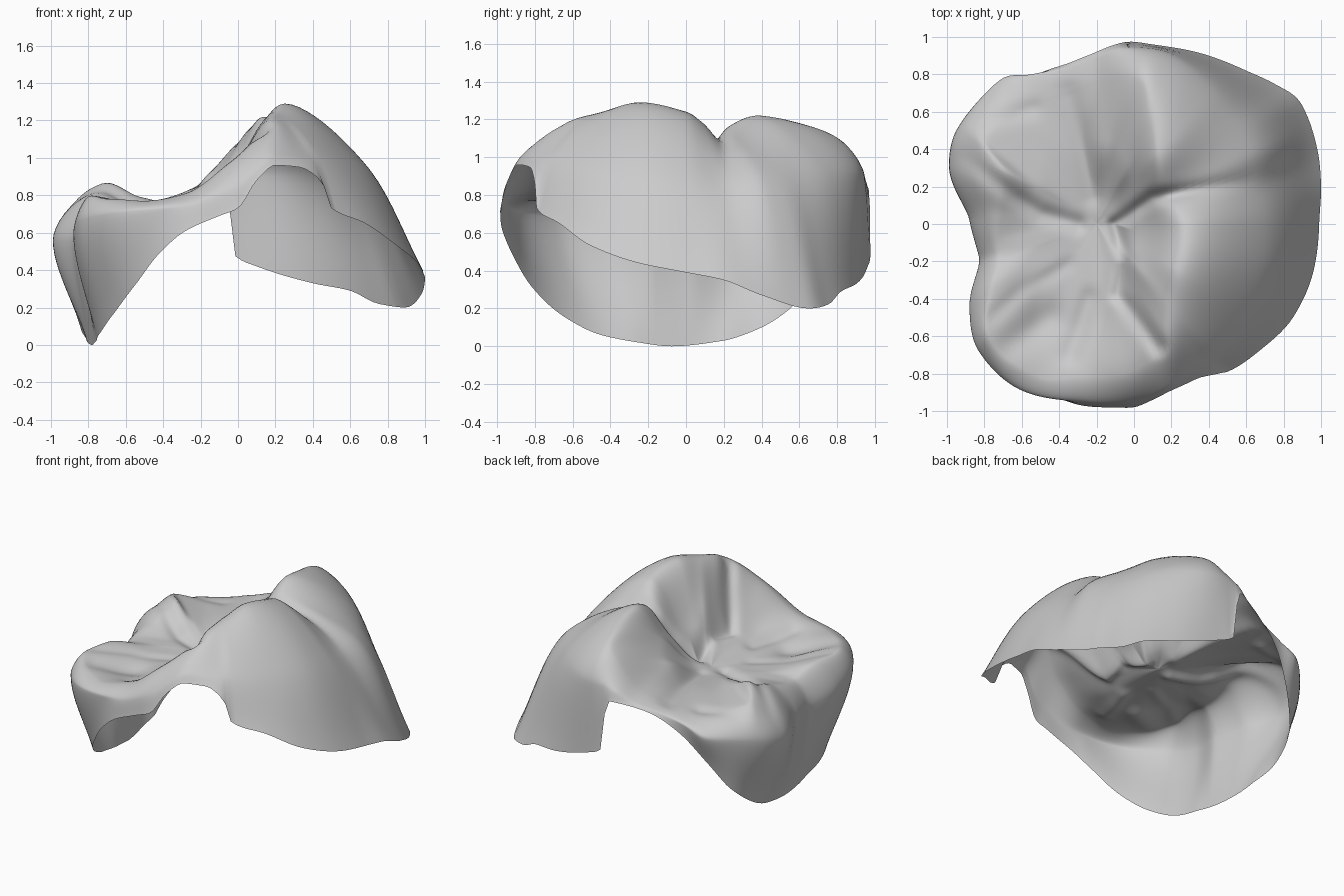
import bpy
import math
from mathutils import Vector

cube = bpy.data.objects.get("Cube")
if cube:
    bpy.data.objects.remove(cube)

CENTRE = Vector((-0.2, 0.0, 0.74))   # middle of the biting surface
ANGLES = 200                         # samples round the crown
STEPS = 12                           # samples between neighbouring rings

# Closed guide rings (x, y, z), from the central pit out to the open lower edge
pit_floor = [
    (-.09, .03, .8), (-.12, .13, .81), (-.2, .16, .77), (-.3, .13, .75),
    (-.36, .02, .74), (-.33, -.15, .73), (-.2, -.2, .75), (-.11, -.12, .79)]
inner_slope = [
    (.02, .08, .93), (-.02, .3, 1.01), (-.14, .45, .93), (-.28, .42, .79),
    (-.48, .4, .77), (-.52, .2, .79), (-.55, -.05, .74), (-.5, -.25, .74),
    (-.45, -.5, .73), (-.2, -.5, .77), (-.08, -.4, .84), (-.02, -.18, .92)]
cusp_crest = [
    (.28, 0, 1.24), (.2, .16, 1.14), (.14, .38, 1.22), (.09, .62, 1.17),
    (.02, .78, 1.09), (-.2, .76, .86), (-.35, .69, .8), (-.55, .63, .76),
    (-.79, .45, .81), (-.7, .29, .87), (-.72, .05, .77), (-.72, -.15, .73),
    (-.76, -.35, .79), (-.77, -.6, .8), (-.5, -.82, .77), (-.28, -.82, .81),
    (-.05, -.8, .97), (.12, -.7, 1.12), (.17, -.58, 1.2), (.2, -.43, 1.24),
    (.25, -.25, 1.29)]
shoulder = [
    (.7, 0, .92), (.67, .2, .88), (.66, .4, .9), (.56, .57, .9),
    (.42, .75, .9), (.2, .91, .9), (-.05, .94, .91), (-.22, .88, .83),
    (-.38, .83, .78), (-.55, .8, .72), (-.7, .78, .66), (-.84, .65, .63),
    (-.95, .5, .6), (-.99, .32, .56), (-.88, .02, .55), (-.83, -.17, .54),
    (-.88, -.45, .6), (-.83, -.68, .67), (-.6, -.89, .71), (-.3, -.95, .74),
    (0, -.95, .86), (.2, -.85, 1.02), (.4, -.72, 1), (.6, -.45, .98),
    (.68, -.25, .96)]
lower_edge = [
    (.99, 0, .39), (1, .2, .35), (.98, .4, .27), (.89, .65, .2),
    (.75, .75, .22), (.6, .82, .29), (.4, .9, .33), (.1, .96, .42),
    (-.02, .975, .48), (-.06, .97, .83), (-.25, .9, .8), (-.38, .85, .75),
    (-.52, .8, .65), (-.68, .71, .44), (-.78, .62, .27), (-.84, .4, .1),
    (-.81, .2, .03), (-.78, -.08, 0), (-.76, -.25, .02), (-.74, -.45, .06),
    (-.67, -.65, .16), (-.55, -.82, .32), (-.42, -.92, .49),
    (-.28, -.97, .61), (-.1, -.98, .69), (0, -.98, .73), (.1, -.94, .88),
    (.2, -.89, .96), (.33, -.83, .95), (.45, -.8, .87), (.5, -.79, .73),
    (.68, -.67, .65), (.85, -.5, .53), (.96, -.25, .44)]

# Grooves worn into the top: path, depth, width
grooves = [
    ([(.13, -.66), (-.08, -.38), (-.04, -.2), (-.1, 0), (.1, .14), (.65, .24)], .045, .04),
    ([(-.3, .0), (-.5, .06), (-.64, .15), (-.9, .36)], .03, .05),
    ([(-.22, .15), (-.3, .5), (-.36, .72)], .02, .06),
    ([(-.35, -.22), (-.6, -.35), (-.76, -.5)], .01, .04),
    ([(-.45, -.5), (-.66, -.64)], .025, .08),
    ([(-.24, -.4), (-.34, -.7)], .02, .05),
    ([(-.55, .62), (-.8, .55)], .015, .05)]


def smooth_curve(xs, ys):
    """Shape-preserving cubic through the given samples."""
    slopes = [(ys[i + 1] - ys[i]) / max(xs[i + 1] - xs[i], 1e-6)
              for i in range(len(xs) - 1)]
    tangents = [slopes[0]]
    for a, b in zip(slopes, slopes[1:]):
        tangents.append(2 * a * b / (a + b) if a * b > 0 else 0.0)
    tangents.append(slopes[-1])

    def value(x):
        i = 0
        while i < len(xs) - 2 and x > xs[i + 1]:
            i += 1
        h = max(xs[i + 1] - xs[i], 1e-6)
        t = (x - xs[i]) / h
        u = 1 - t
        return (ys[i] * (1 + 2 * t) * u * u + tangents[i] * h * t * u * u
                + ys[i + 1] * t * t * (3 - 2 * t) - tangents[i + 1] * h * t * t * u)
    return value


def ring_curves(points):
    """Radius and height of a closed ring as functions of angle."""
    polar = sorted((math.atan2(y - CENTRE.y, x - CENTRE.x),
                    math.hypot(x - CENTRE.x, y - CENTRE.y), z) for x, y, z in points)
    turn = math.tau
    wrapped = ([(a - turn, r, z) for a, r, z in polar[-3:]] + polar
               + [(a + turn, r, z) for a, r, z in polar[:3]])
    angles, radii, heights = zip(*wrapped)
    return smooth_curve(angles, radii), smooth_curve(angles, heights)


def path_distance(p, path):
    best = math.inf
    for a, b in zip(path, path[1:]):
        a, b = Vector(a), Vector(b)
        d = b - a
        t = min(1, max(0, (p - a).dot(d) / d.length_squared))
        best = min(best, (p - a - d * t).length)
    return best


def groove_depth(x, y):
    p = Vector((x, y))
    return sum(depth * math.exp(-(path_distance(p, path) / width) ** 2)
               for path, depth, width in grooves)


# Sweep a profile round the crown, through every guide ring
rings = [ring_curves(r) for r in
         (pit_floor, inner_slope, cusp_crest, shoulder, lower_edge)]
rows = len(rings) * STEPS
verts = [CENTRE - Vector((0, 0, groove_depth(CENTRE.x, CENTRE.y)))]
for i in range(ANGLES):
    angle = -math.pi + math.tau * i / ANGLES
    radii = [0.0] + [radius(angle) for radius, height in rings]
    heights = [CENTRE.z] + [height(angle) for radius, height in rings]
    along = [0.0]
    for k in range(len(rings)):
        along.append(along[-1] + math.hypot(radii[k + 1] - radii[k],
                                            heights[k + 1] - heights[k]))
    radius_at, height_at = smooth_curve(along, radii), smooth_curve(along, heights)
    for j in range(1, rows + 1):
        k, part = divmod(j, STEPS)
        s = along[-1] if k == len(rings) else (
            along[k] + (along[k + 1] - along[k]) * part / STEPS)
        r = radius_at(s)
        x = CENTRE.x + r * math.cos(angle)
        y = CENTRE.y + r * math.sin(angle)
        fade = min(1, max(0, len(rings) - 1 - j / STEPS))
        verts.append((x, y, height_at(s) - fade * groove_depth(x, y)))

faces = []
for i in range(ANGLES):
    a, b = 1 + i * rows, 1 + (i + 1) % ANGLES * rows
    faces.append((0, a, b))
    faces += [(a + j, a + j + 1, b + j + 1, b + j) for j in range(rows - 1)]

mesh = bpy.data.meshes.new("tooth_crown_shell")
mesh.from_pydata(verts, [], faces)
mesh.update()
crown = bpy.data.objects.new("tooth_crown_shell", mesh)
bpy.context.collection.objects.link(crown)

# Plain grey material
grey = bpy.data.materials.new("light_grey")
grey.use_nodes = True
colour = (0.6, 0.6, 0.6, 1)
grey.diffuse_color = colour
grey.node_tree.nodes["Principled BSDF"].inputs["Base Color"].default_value = colour
mesh.materials.append(grey)

# Smooth shading
bpy.ops.object.select_all(action='DESELECT')
crown.select_set(True)
bpy.context.view_layer.objects.active = crown
bpy.ops.object.shade_smooth_by_angle(angle=math.radians(50))
